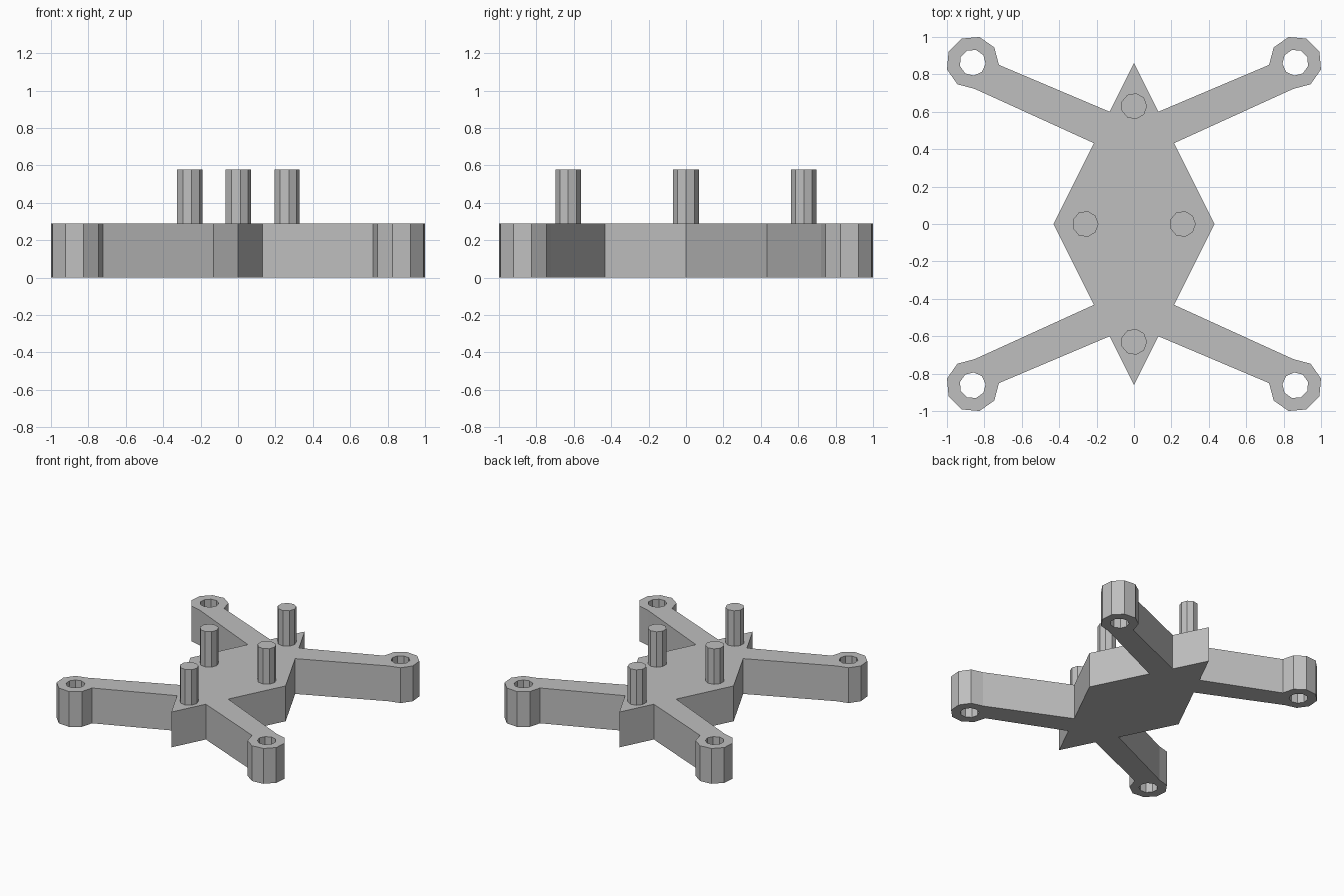
import bpy, bmesh
from math import radians, cos, sin

cube = bpy.data.objects.get("Cube")
if cube:
    bpy.data.objects.remove(cube, do_unlink=True)

PLATE_H = 0.288
POST_H = 0.289
SIDES = 9
EYE = 0.863          # eyelet centre on both axes
EYE_R, HOLE_R, POST_R = 0.1415, 0.07, 0.07

grey = bpy.data.materials.new("plain_grey")
grey.use_nodes = True
colour = (0.52, 0.52, 0.52, 1)
grey.diffuse_color = colour
grey.node_tree.nodes["Principled BSDF"].inputs["Base Color"].default_value = colour


def ring(cx, cy, r, start, count=SIDES):
    step = 360 / SIDES
    angles = [radians(start + step * i) for i in range(count)]
    return [(cx + r * cos(a), cy + r * sin(a)) for a in angles]


def extruded(name, loops, z, height):
    """Solid from an outer loop and optional hole loops."""
    curve = bpy.data.curves.new(name, 'CURVE')
    curve.dimensions = '2D'
    curve.fill_mode = 'BOTH'
    curve.extrude = height / 2
    for loop in loops:
        spline = curve.splines.new('POLY')
        spline.points.add(len(loop) - 1)
        for point, (x, y) in zip(spline.points, loop):
            point.co = (x, y, 0, 1)
        spline.use_cyclic_u = True
    temp = bpy.data.objects.new(name + "_profile", curve)
    bpy.context.collection.objects.link(temp)
    bpy.context.view_layer.update()
    mesh = bpy.data.meshes.new_from_object(
        temp.evaluated_get(bpy.context.evaluated_depsgraph_get()))
    bpy.data.objects.remove(temp, do_unlink=True)
    # Weld the caps to the walls and keep every face flat
    bm = bmesh.new()
    bm.from_mesh(mesh)
    bmesh.ops.remove_doubles(bm, verts=bm.verts, dist=0.0005)
    bmesh.ops.translate(bm, verts=bm.verts, vec=(0, 0, z + height / 2))
    bmesh.ops.recalc_face_normals(bm, faces=bm.faces)
    for face in bm.faces:
        face.smooth = False
        face.material_index = 0
    bm.to_mesh(mesh)
    bm.free()
    mesh.name = name
    mesh.materials.clear()
    mesh.materials.append(grey)
    obj = bpy.data.objects.new(name, mesh)
    bpy.context.collection.objects.link(obj)


# Frame: a quarter outline of diamond, arm and eyelet, mirrored on both axes
quarter = [(0.43, 0), (0.214, 0.432)]
quarter += ring(EYE, EYE, EYE_R, -95, 8)
quarter += [(0.13, 0.60), (0, 0.86)]
half = quarter + [(-x, y) for x, y in reversed(quarter[:-1])]
outline = half + [(x, -y) for x, y in reversed(half[1:-1])]

# Bolt holes through the eyelets
hole = ring(EYE, EYE, HOLE_R, 25)
holes = [[(x * sx, y * sy) for x, y in hole] for sx in (1, -1) for sy in (1, -1)]
extruded("frame", [outline] + holes, 0, PLATE_H)

# Upright posts
posts = {"front_post": (0, -0.63), "back_post": (0, 0.63),
         "left_post": (0.26, 0), "right_post": (-0.26, 0)}
for name, (x, y) in posts.items():
    extruded(name, [ring(x, y, POST_R, 0)], PLATE_H, POST_H)
